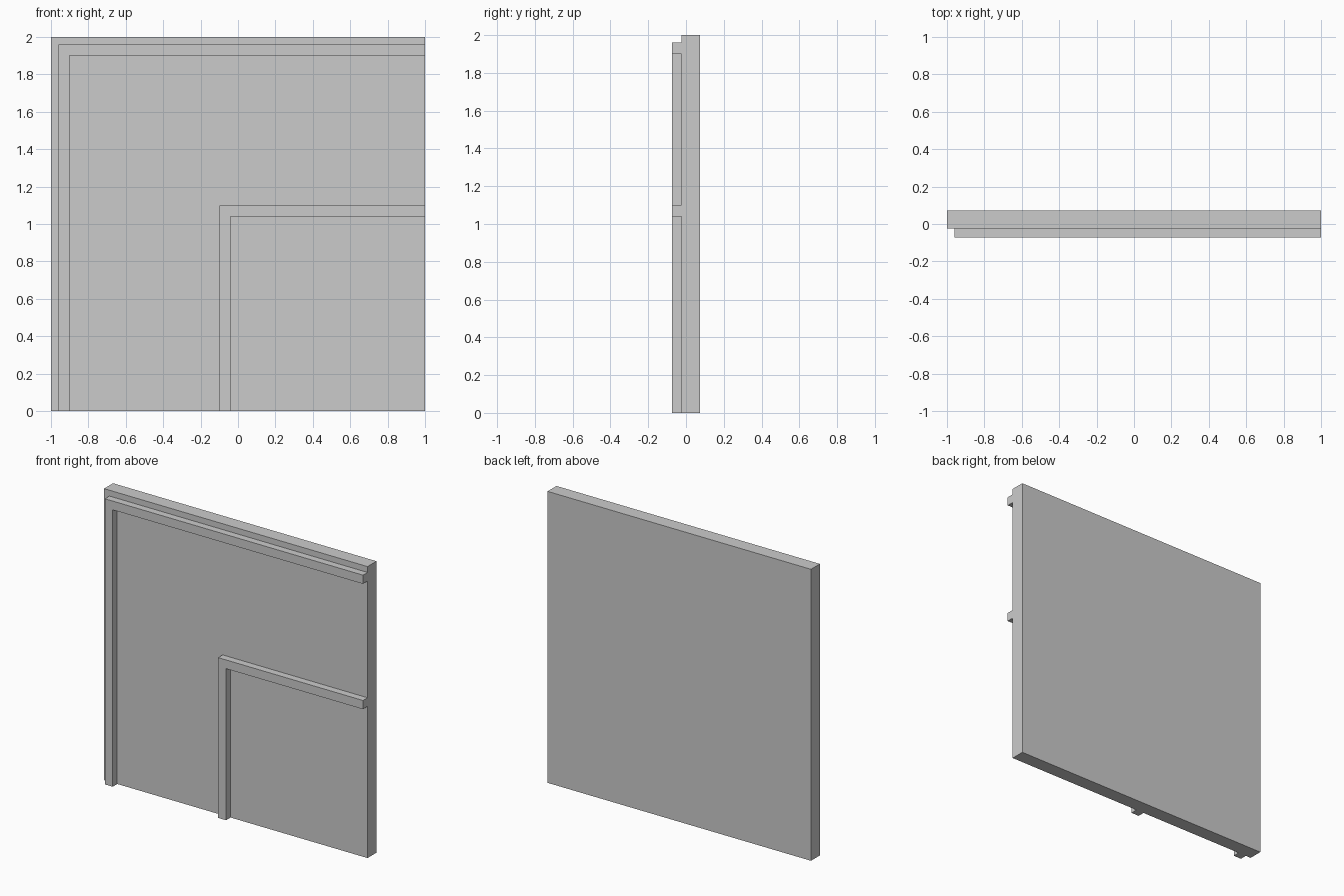
import bpy, bmesh

if "Cube" in bpy.data.objects:
    bpy.data.objects.remove(bpy.data.objects["Cube"])

BACK, FACE, FRONT = 0.073, -0.024, -0.073   # y depths of the layers
TRIM = 0.06                                 # moulding width


def extrude_profile(name, points, y_front, y_back):
    """Extrude an x-z outline along y into a closed solid."""
    bm = bmesh.new()
    face = bm.faces.new([bm.verts.new((x, y_front, z)) for x, z in points])
    res = bmesh.ops.extrude_face_region(bm, geom=[face], use_keep_orig=True)
    moved = [v for v in res["geom"] if isinstance(v, bmesh.types.BMVert)]
    bmesh.ops.translate(bm, verts=moved, vec=(0, y_back - y_front, 0))
    bmesh.ops.recalc_face_normals(bm, faces=bm.faces)
    mesh = bpy.data.meshes.new(name)
    bm.to_mesh(mesh)
    bm.free()
    obj = bpy.data.objects.new(name, mesh)
    bpy.context.collection.objects.link(obj)
    return obj


def corner_moulding(name, left, top):
    """L-shaped strip running up from the floor, then across to the right edge."""
    outline = [(left, 0), (left + TRIM, 0), (left + TRIM, top - TRIM),
               (1, top - TRIM), (1, top), (left, top)]
    return extrude_profile(name, outline, FRONT, FACE)


# Flat wall slab
extrude_profile("wall_panel", [(-1, 0), (1, 0), (1, 2), (-1, 2)], FACE, BACK)

# Raised mouldings on the front
corner_moulding("outer_moulding", -0.96, 1.96)
corner_moulding("inner_moulding", -0.10, 1.10)
